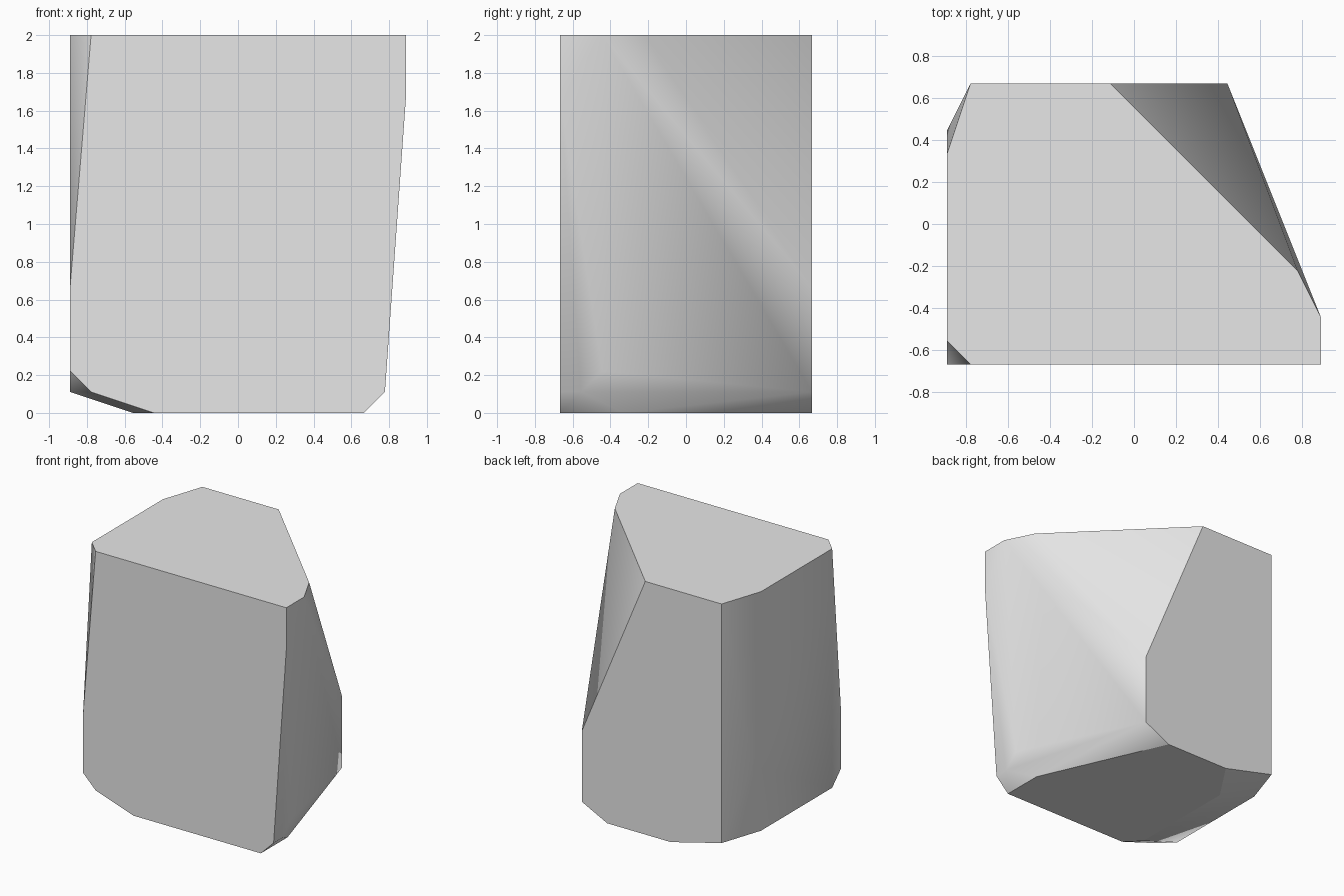
import bpy
import bmesh
import math

cube = bpy.data.objects.get("Cube")
if cube:
    bpy.data.objects.remove(cube, do_unlink=True)

UNIT = 1 / 9  # the block sits on a grid of ninths

# Corners of the rough block, grouped by height: {height: [(x, y), ...]}
corners = {
    0: [(6, -6), (6, -3), (2, 6), (-3, 6), (-5, 3), (-5, -5), (-4, -6)],
    1: [(7, -6), (7, -5), (4, 6), (-7, 6), (-8, 3), (-8, -5), (-7, -6)],
    2: [(7, -4), (-8, -6)],
    6: [(4, 6), (-8, 4), (-8, -6)],
    15: [(8, -6)],
    18: [(8, -6), (8, -4), (7, -2), (-1, 6), (-7, 6), (-8, 3), (-8, -5), (-7, -6)],
}

# Wrap the corners in a convex shell and merge the coplanar triangles
bm = bmesh.new()
for height, ring in corners.items():
    for x, y in ring:
        bm.verts.new((x * UNIT, y * UNIT, height * UNIT))
bmesh.ops.convex_hull(bm, input=bm.verts[:])
bmesh.ops.dissolve_limit(bm, angle_limit=math.radians(0.5),
                         verts=bm.verts[:], edges=bm.edges[:])
bmesh.ops.recalc_face_normals(bm, faces=bm.faces[:])


def is_flat_cut(face):
    """Top, bottom, front and back are clean flat cuts."""
    return max(abs(face.normal.y), abs(face.normal.z)) > 0.999


# Sides blend smoothly, flat cuts keep crisp borders
for face in bm.faces:
    face.smooth = True
for edge in bm.edges:
    bordering_cut = any(is_flat_cut(f) for f in edge.link_faces)
    limit = math.radians(15 if bordering_cut else 62)
    edge.smooth = edge.calc_face_angle(0) < limit

mesh = bpy.data.meshes.new("rock_block")
bm.to_mesh(mesh)
bm.free()
rock = bpy.data.objects.new("rock_block", mesh)
bpy.context.collection.objects.link(rock)

# Plain grey stone
stone = bpy.data.materials.new("light_grey_stone")
stone.use_nodes = True
colour = (0.8, 0.8, 0.8, 1)
stone.diffuse_color = colour
for node in stone.node_tree.nodes:
    if node.type == "BSDF_PRINCIPLED":
        node.inputs["Base Color"].default_value = colour
mesh.materials.append(stone)
